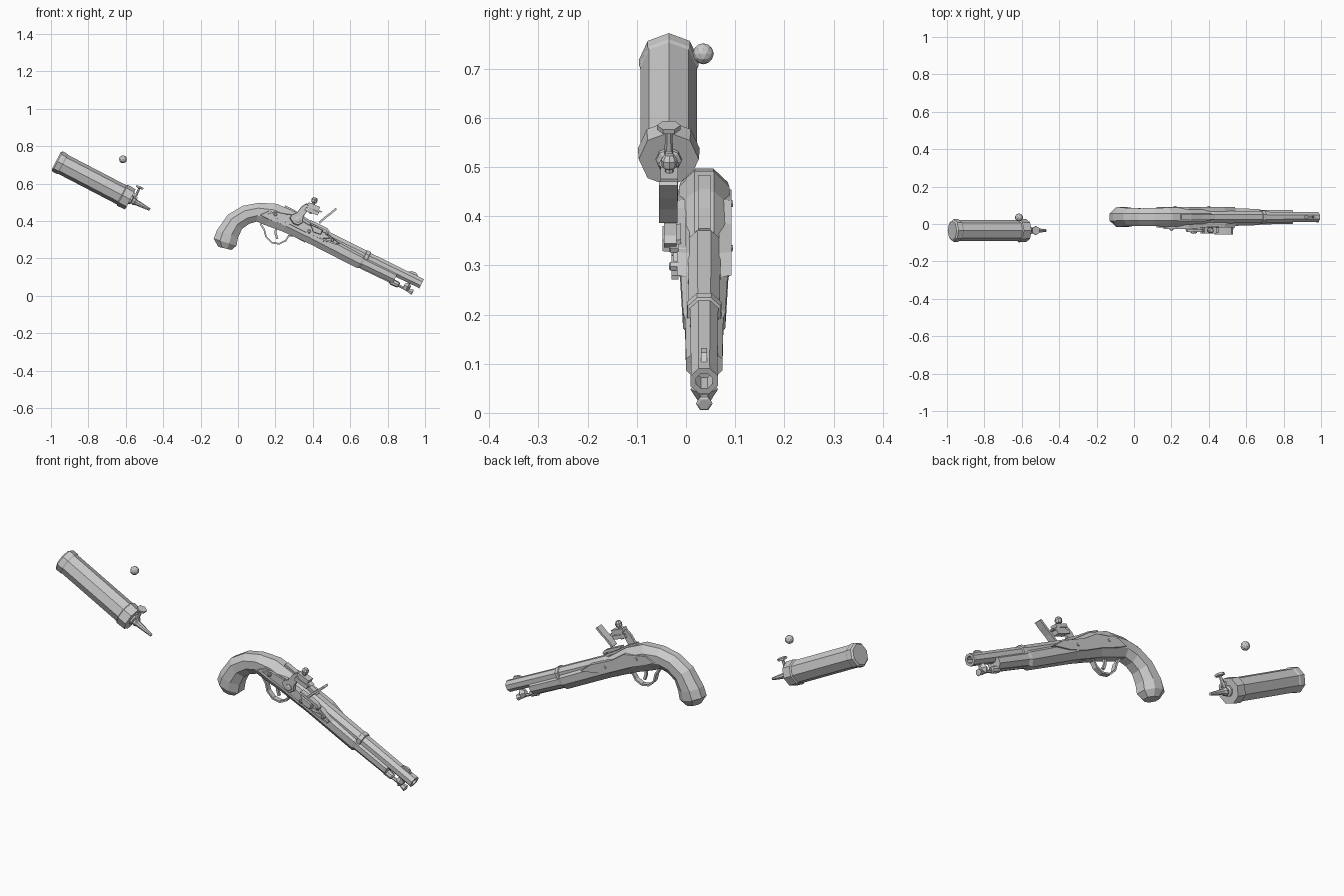
import bpy, bmesh, math
from mathutils import Vector

CY = 0.037                                   # pistol centre plane
ANG = math.radians(25.9)
U = Vector((math.cos(ANG), 0, -math.sin(ANG)))   # along the barrel
V = Vector((math.sin(ANG), 0, math.cos(ANG)))    # above the barrel
BREECH = Vector((0.415, CY, 0.34))


def loc(u, v, y=0.0):
    return BREECH + U * u + V * v + Vector((0, y, 0))


def rings(name, sections):
    """Skin a list of closed rings and cap both ends."""
    bm = bmesh.new()
    rows = [[bm.verts.new(p) for p in s] for s in sections]
    n = len(rows[0])
    for a, b in zip(rows, rows[1:]):
        for i in range(n):
            j = (i + 1) % n
            bm.faces.new((a[i], a[j], b[j], b[i]))
    bm.faces.new(rows[0])
    bm.faces.new(rows[-1])
    bmesh.ops.recalc_face_normals(bm, faces=bm.faces)
    me = bpy.data.meshes.new(name)
    bm.to_mesh(me)
    bm.free()
    ob = bpy.data.objects.new(name, me)
    bpy.context.collection.objects.link(ob)
    return ob


def lathe(name, start, axis, stations, n=8, phase=0.0):
    axis = Vector(axis).normalized()
    a = Vector((0, 1, 0)) if abs(axis.y) < 0.9 else Vector((1, 0, 0))
    a = (a - axis * a.dot(axis)).normalized()
    b = axis.cross(a)
    out = []
    for d, r in stations:
        c = Vector(start) + axis * d
        angs = [phase + 2 * math.pi * i / n for i in range(n)]
        out.append([c + (a * math.cos(t) + b * math.sin(t)) * r for t in angs])
    return rings(name, out)


def plate(name, pts, y0, y1, inset=0.0):
    """Flat outline in the x-z plane; the y1 face can be shrunk for a bevelled rim."""
    mx = sum(p[0] for p in pts) / len(pts)
    mz = sum(p[1] for p in pts) / len(pts)
    k = 1 - inset
    return rings(name, [[Vector((x, y0, z)) for x, z in pts],
                        [Vector((mx + (x - mx) * k, y1, mz + (z - mz) * k)) for x, z in pts]])


def strip(name, path, y, width, thick):
    """Flat band following an x-z path."""
    pts = [Vector((x, y, z)) for x, z in path]
    out = []
    for i, p in enumerate(pts):
        t = (pts[min(i + 1, len(pts) - 1)] - pts[max(i - 1, 0)]).normalized()
        nrm = Vector((-t.z, 0, t.x)) * thick / 2
        w = Vector((0, width / 2, 0))
        out.append([p + nrm + w, p + nrm - w, p - nrm - w, p - nrm + w])
    return rings(name, out)


# ---- pistol stock: top point, bottom point, half width of each section
def fore(u, top, bot, w):
    t, b = loc(u, top), loc(u, bot)
    return (t.x, t.z, b.x, b.z, w)


stock = [(-0.105, 0.262, -0.035, 0.245, 0.033),
         (-0.130, 0.305, -0.008, 0.268, 0.052),
         (-0.113, 0.350, 0.000, 0.312, 0.053),
         (-0.055, 0.433, 0.022, 0.358, 0.048),
         (0.025, 0.481, 0.060, 0.385, 0.047),
         (0.110, 0.497, 0.100, 0.397, 0.048),
         (0.207, 0.492, 0.145, 0.378, 0.051),
         (0.303, 0.450, 0.240, 0.343, 0.053),
         fore(0.0, 0.022, -0.070, 0.051),
         fore(0.285, 0.012, -0.076, 0.043),
         fore(0.30, 0.002, -0.066, 0.039),
         fore(0.49, 0.0, -0.064, 0.037)]
PROFILE = [(0.38, 0), (1, 0.28), (1, 0.68), (0.5, 1), (-0.5, 1), (-1, 0.68), (-1, 0.28), (-0.38, 0)]
rings("stock", [[Vector((tx + (bx - tx) * f, CY + w * s, tz + (bz - tz) * f)) for s, f in PROFILE]
                for tx, tz, bx, bz, w in stock])

# ---- barrel with collar and hollow muzzle, ramrod, sight
lathe("barrel", loc(-0.02, 0), U,
      [(0, 0.030), (0.02, 0.037), (0.31, 0.034), (0.312, 0.038), (0.332, 0.037), (0.335, 0.031),
       (0.63, 0.029), (0.65, 0.030), (0.65, 0.018), (0.60, 0.018)], 8, math.pi / 8)
lathe("ramrod", loc(0.30, -0.063), U,
      [(0, 0.009), (0.265, 0.008), (0.28, 0.011), (0.305, 0.017), (0.308, 0.012)], 6)
lathe("ramrod_pipe", loc(0.47, -0.060), U, [(0, 0.010), (0.01, 0.018), (0.05, 0.016), (0.055, 0.011)], 8)
lathe("muzzle_bracket", loc(0.55, -0.048), U, [(0, 0.012), (0.02, 0.028), (0.035, 0.012)], 6)
sight = [loc(u, v) for u, v in ((0.535, 0.024), (0.555, 0.038), (0.58, 0.040), (0.60, 0.024))]
plate("front_sight", [(p.x, p.z) for p in sight], CY - 0.006, CY + 0.006)
strip("breech_tang", [(0.25, 0.478), (0.305, 0.45), (0.36, 0.412), (0.43, 0.37)], CY, 0.026, 0.012)

# ---- raised side panels, trigger and guard
panel = [(0.11, 0.435), (0.16, 0.458), (0.29, 0.435), (0.36, 0.385), (0.49, 0.325), (0.55, 0.275),
         (0.45, 0.29), (0.36, 0.32), (0.25, 0.375), (0.16, 0.41)]
for side, s in (("lock", -1), ("far", 1)):
    plate(side + "_side_panel", panel, CY + s * 0.03, CY + s * 0.055, 0.05)
strip("trigger_guard", [(0.12, 0.385), (0.14, 0.355), (0.15, 0.315), (0.18, 0.285), (0.22, 0.278),
                        (0.255, 0.295), (0.272, 0.322), (0.30, 0.322), (0.36, 0.288)], CY, 0.026, 0.009)
strip("trigger", [(0.205, 0.37), (0.200, 0.335), (0.210, 0.305)], CY, 0.012, 0.012)

# ---- lock
plate("lock_plate", [(0.15, 0.44), (0.20, 0.452), (0.30, 0.425), (0.37, 0.385), (0.47, 0.335),
                     (0.50, 0.305), (0.44, 0.305), (0.36, 0.34), (0.27, 0.385), (0.19, 0.42)],
      0.0, -0.026, 0.05)
plate("hammer", [(0.295, 0.385), (0.275, 0.415), (0.285, 0.432), (0.315, 0.445), (0.34, 0.478),
                 (0.365, 0.495), (0.385, 0.485), (0.372, 0.455), (0.35, 0.425), (0.345, 0.39), (0.32, 0.375)],
      -0.026, -0.042, 0.08)
lathe("hammer_screw", (0.32, -0.025, 0.405), (0, -1, 0), [(0, 0.017), (0.022, 0.017), (0.026, 0.01)], 8)
plate("lower_jaw", [(0.355, 0.458), (0.365, 0.475), (0.435, 0.447), (0.425, 0.43)], -0.052, -0.016)
plate("flint", [(0.375, 0.471), (0.38, 0.485), (0.452, 0.450), (0.445, 0.445)], -0.048, -0.020)
plate("upper_jaw", [(0.37, 0.485), (0.378, 0.50), (0.44, 0.475), (0.432, 0.459)], -0.052, -0.016)
lathe("jaw_screw", (0.385, -0.034, 0.44), (0.32, 0, 0.95),
      [(0, 0.009), (0.06, 0.009), (0.063, 0.015), (0.078, 0.017), (0.090, 0.010)], 8)
plate("powder_pan", [(0.385, 0.385), (0.455, 0.352), (0.445, 0.325), (0.40, 0.34)], -0.01, -0.048, 0.15)
strip("frizzen", [(0.435, 0.390), (0.465, 0.418), (0.495, 0.440), (0.525, 0.466)], -0.036, 0.038, 0.011)
strip("frizzen_foot", [(0.385, 0.398), (0.43, 0.378), (0.475, 0.355), (0.485, 0.34)], -0.032, 0.026, 0.014)
strip("frizzen_spring", [(0.47, 0.325), (0.43, 0.322), (0.45, 0.305), (0.53, 0.275)], -0.022, 0.014, 0.009)
for i, (x, z) in enumerate(((0.20, 0.435), (0.38, 0.345), (0.475, 0.335), (0.505, 0.298))):
    lathe("lock_screw_%d" % i, (x, -0.015, z), (0, -1, 0), [(0, 0.010), (0.017, 0.010), (0.02, 0.006)], 6)
for i, (x, z) in enumerate(((0.22, 0.425), (0.40, 0.335))):
    lathe("side_screw_%d" % i, (x, 0.085, z), (0, 1, 0), [(0, 0.010), (0.011, 0.007)], 6)

# ---- powder flask
FA = math.radians(27.5)
F = Vector((math.cos(FA), 0, -math.sin(FA)))
F0 = Vector((-0.972, -0.035, 0.722))
lathe("flask_body", F0, F, [(0, 0.052), (0.008, 0.0605), (0.035, 0.0605), (0.042, 0.057),
                            (0.395, 0.057), (0.40, 0.063), (0.447, 0.061)], 8)
lathe("flask_nozzle", F0 + F * 0.44, F, [(0, 0.027), (0.015, 0.026), (0.02, 0.017), (0.032, 0.021),
                                        (0.042, 0.015), (0.125, 0.007)], 8)
lathe("flask_lever", (-0.560, -0.035, 0.505), (0.42, 0, 0.91),
      [(0, 0.010), (0.075, 0.007), (0.078, 0.024), (0.088, 0.024)], 6)
strip("lever_arm", [(-0.585, 0.565), (-0.555, 0.548), (-0.54, 0.52)], -0.035, 0.014, 0.010)

# ---- lead ball
bpy.ops.mesh.primitive_ico_sphere_add(subdivisions=2, radius=0.0215, location=(-0.615, 0.035, 0.73))
bpy.context.object.name = "lead_ball"
